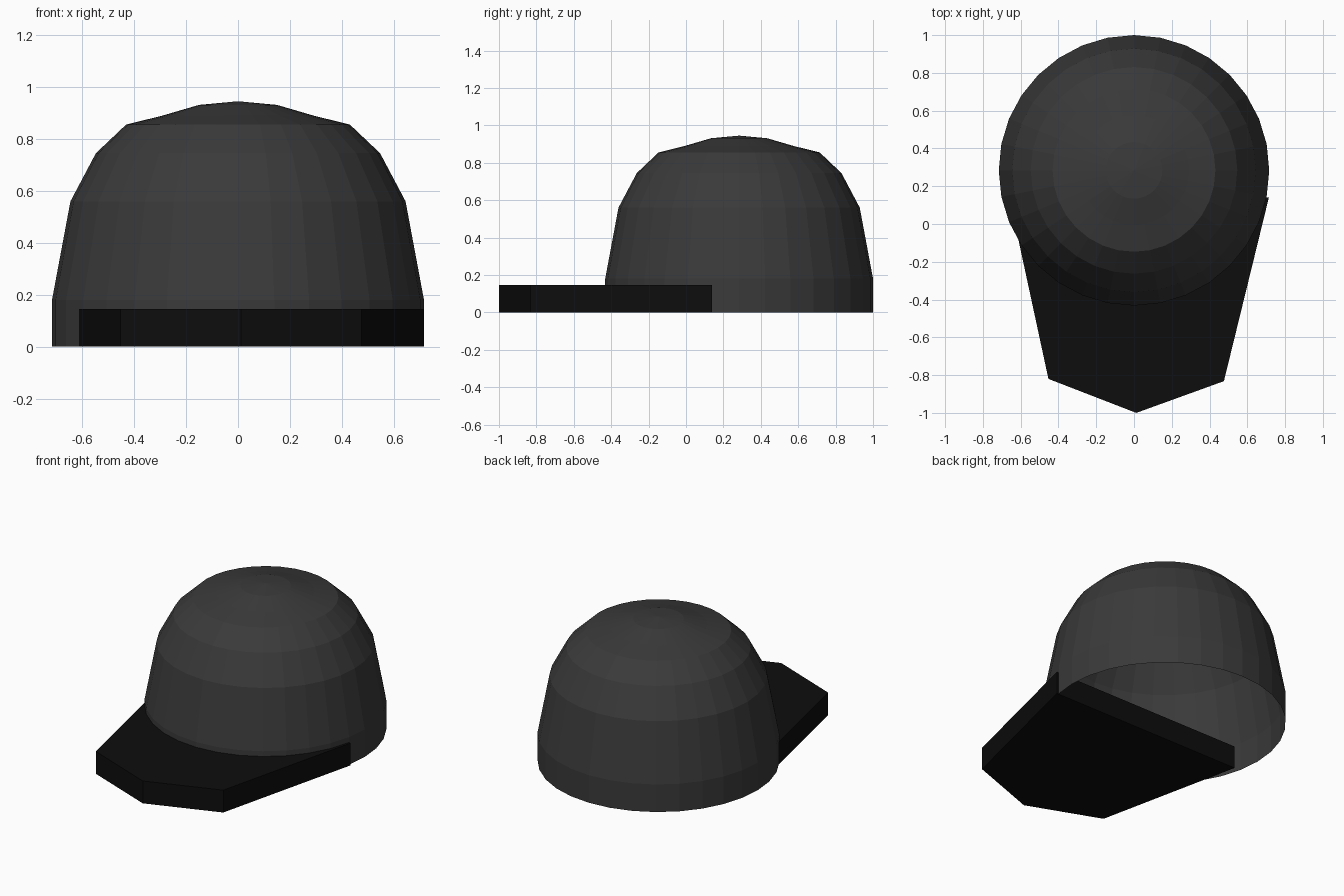
import bpy, bmesh
from math import sin, cos, tau

if "Cube" in bpy.data.objects:
    bpy.data.objects.remove(bpy.data.objects["Cube"])


def make_object(name, bm, colour):
    bmesh.ops.recalc_face_normals(bm, faces=bm.faces)
    mesh = bpy.data.meshes.new(name)
    bm.to_mesh(mesh)
    bm.free()
    mat = bpy.data.materials.new(name + "_colour")
    mat.diffuse_color = (*colour, 1)
    mat.use_nodes = True
    mat.node_tree.nodes["Principled BSDF"].inputs["Base Color"].default_value = mat.diffuse_color
    mesh.materials.append(mat)
    obj = bpy.data.objects.new(name, mesh)
    bpy.context.collection.objects.link(obj)
    return obj


# Crown: open-bottomed faceted dome, lathed from a (radius, height) profile
SIDES, CENTRE_Y = 32, 0.284
profile = [(0.716, 0), (0.716, 0.18), (0.645, 0.56), (0.547, 0.745),
           (0.431, 0.855), (0.29, 0.89), (0.15, 0.931)]
bm = bmesh.new()
rings = [[bm.verts.new((r * cos(tau * i / SIDES), CENTRE_Y + r * sin(tau * i / SIDES), z))
          for i in range(SIDES)] for r, z in profile]
apex = bm.verts.new((0, CENTRE_Y, 0.945))
for i in range(SIDES):
    j = (i + 1) % SIDES
    for low, high in zip(rings, rings[1:]):
        bm.faces.new((low[i], low[j], high[j], high[i]))
    bm.faces.new((rings[-1][i], rings[-1][j], apex))
make_object("crown", bm, (0.042, 0.042, 0.042))

# Brim: slightly lopsided pointed slab running back inside the crown
outline = [(-0.66, 0.14), (-0.453, -0.82), (0.012, -1.0), (0.476, -0.832), (0.714, 0.14)]
bm = bmesh.new()
base = bm.faces.new([bm.verts.new((x, y, 0)) for x, y in outline])
top = bmesh.ops.extrude_face_region(bm, geom=[base], use_keep_orig=True)
bmesh.ops.translate(bm, vec=(0, 0, 0.146),
                    verts=[v for v in top["geom"] if isinstance(v, bmesh.types.BMVert)])
make_object("brim", bm, (0.004, 0.004, 0.004))
